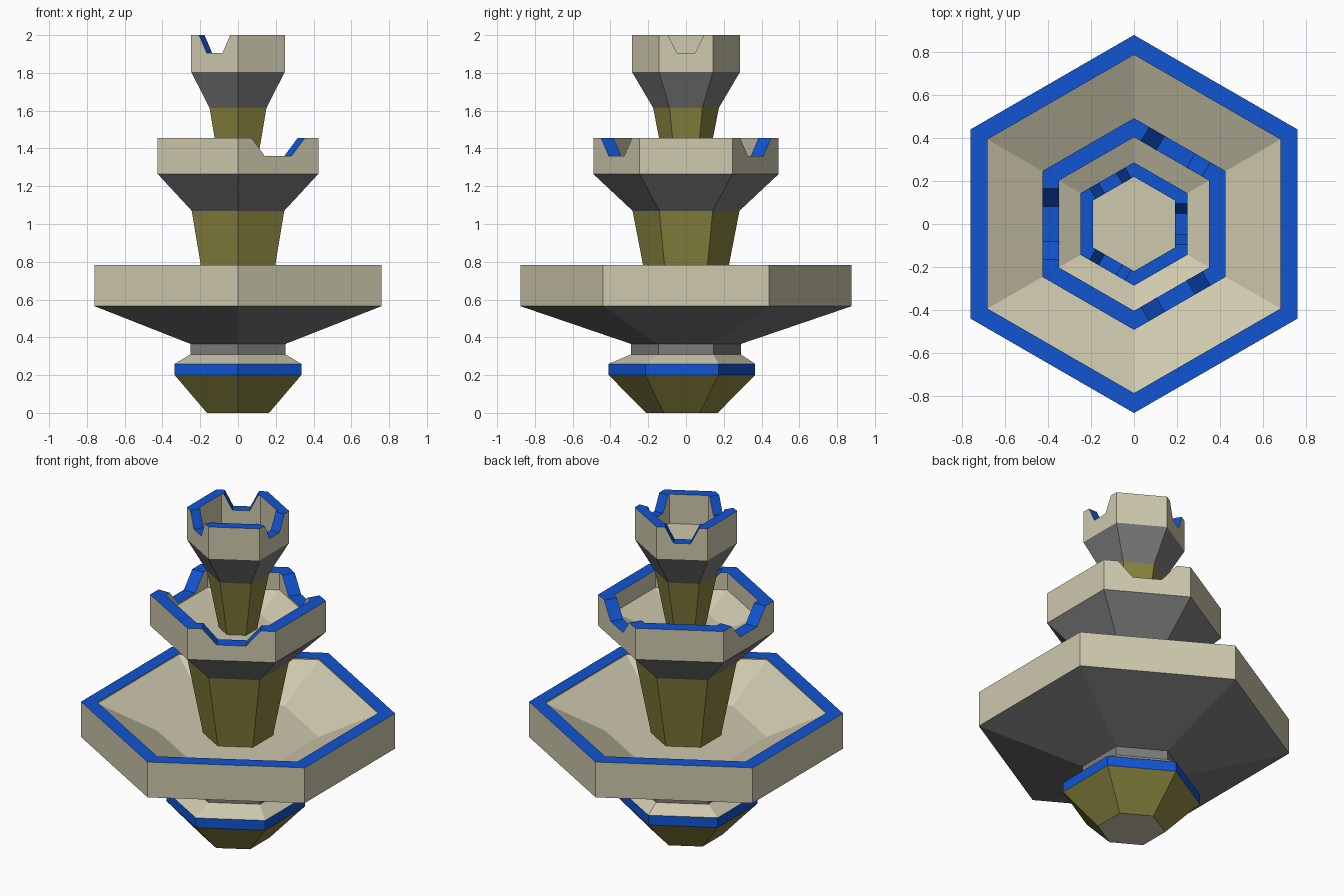
import bpy, bmesh, math
from mathutils import Vector

if "Cube" in bpy.data.objects:
    bpy.data.objects.remove(bpy.data.objects["Cube"])


def material(name, rgb):
    m = bpy.data.materials.new(name)
    m.diffuse_color = (*rgb, 1)
    m.use_nodes = True
    m.node_tree.nodes["Principled BSDF"].inputs["Base Color"].default_value = m.diffuse_color
    return m


MATS = [material("cream_stone", (0.62, 0.58, 0.42)),
        material("dark_grey_stone", (0.2, 0.2, 0.2)),
        material("olive", (0.25, 0.23, 0.05)),
        material("blue_trim", (0.005, 0.09, 0.65))]
CREAM, GREY, OLIVE, BLUE = range(4)


def hexagon(r, z, cy=0):
    """Six corners, pointing along y."""
    return [Vector((r * math.cos(math.radians(30 + 60 * k)),
                    cy + r * math.sin(math.radians(30 + 60 * k)), z)) for k in range(6)]


def face(bm, pts, mat):
    bm.faces.new([bm.verts.new(p) for p in pts]).material_index = mat


def loft(bm, rings, mats):
    """Bands between successive hexagons."""
    loops = [hexagon(*r) for r in rings]
    for a, b, m in zip(loops, loops[1:], mats):
        for k in range(6):
            j = (k + 1) % 6
            face(bm, (a[k], a[j], b[j], b[k]), m)


def finish(name, bm):
    bmesh.ops.remove_doubles(bm, verts=bm.verts, dist=0.0005)
    bmesh.ops.recalc_face_normals(bm, faces=bm.faces)
    me = bpy.data.meshes.new(name)
    bm.to_mesh(me)
    bm.free()
    for m in MATS:
        me.materials.append(m)
    ob = bpy.data.objects.new(name, me)
    bpy.context.collection.objects.link(ob)


def solid(name, rings, mats, cap=CREAM):
    bm = bmesh.new()
    loft(bm, rings, mats)
    face(bm, hexagon(*rings[0]), cap)
    face(bm, hexagon(*rings[-1]), cap)
    finish(name, bm)


def edge_line(r, R, k, top, low, notched):
    """Top edge of one wall side, dipping where it is notched."""
    a, b = hexagon(r, top)[k], hexagon(r, top)[(k + 1) % 6]
    if not notched:
        return [a, b]
    mid, d = (a + b) / 2, (b - a).normalized()
    drop = Vector((0, 0, low - top))
    return [a, mid - d * R / 3, mid - d * R / 6 + drop,
            mid + d * R / 6 + drop, mid + d * R / 3, b]


def basin(name, foot, wall, inner, floor, notches=(), depth=0.096):
    """foot (r, z), wall (r, z low, z top), inner (r, z low), floor (r, z)."""
    bm = bmesh.new()
    R, z0, z1 = wall
    ri, zi = inner
    # underside
    loft(bm, [foot, (R, z0)], [GREY])
    face(bm, hexagon(*foot), GREY)
    # walls and blue rim
    for k in range(6):
        j = (k + 1) % 6
        out = edge_line(R, R, k, z1, z1 - depth, k in notches)
        inn = edge_line(ri, R, k, z1, z1 - depth, k in notches)
        for line, r, z in ((out, R, z0), (inn, ri, zi)):
            low = hexagon(r, z)
            face(bm, [low[j], low[k]] + line, CREAM)
        for i in range(len(out) - 1):
            face(bm, (out[i], out[i + 1], inn[i + 1], inn[i]), BLUE)
    # sloping interior and floor
    if floor != inner:
        loft(bm, [inner, floor], [CREAM])
    face(bm, hexagon(*floor), CREAM)
    finish(name, bm)


# pedestal, set slightly toward the front, and neck
solid("pedestal", [(0.19, 0, -0.022), (0.387, 0.2, -0.022), (0.387, 0.26, -0.022), (0.29, 0.31)],
      [OLIVE, BLUE, CREAM])
solid("neck", [(0.29, 0.31), (0.29, 0.365)], [GREY], GREY)

# three basins
basin("lower_basin", (0.29, 0.365), (0.877, 0.565, 0.782), (0.785, 0.775), (0.45, 0.62))
basin("middle_basin", (0.283, 1.07), (0.491, 1.265, 1.456), (0.403, 1.35), (0.22, 1.27), (0, 2, 4))
basin("upper_basin", (0.174, 1.615), (0.286, 1.805, 2.0), (0.219, 1.82), (0.219, 1.82), (1, 3, 5))

# tapered columns
solid("lower_column", [(0.194, 0.61), (0.283, 1.07)], [OLIVE], OLIVE)
solid("upper_column", [(0.105, 1.26), (0.174, 1.615)], [OLIVE], OLIVE)
